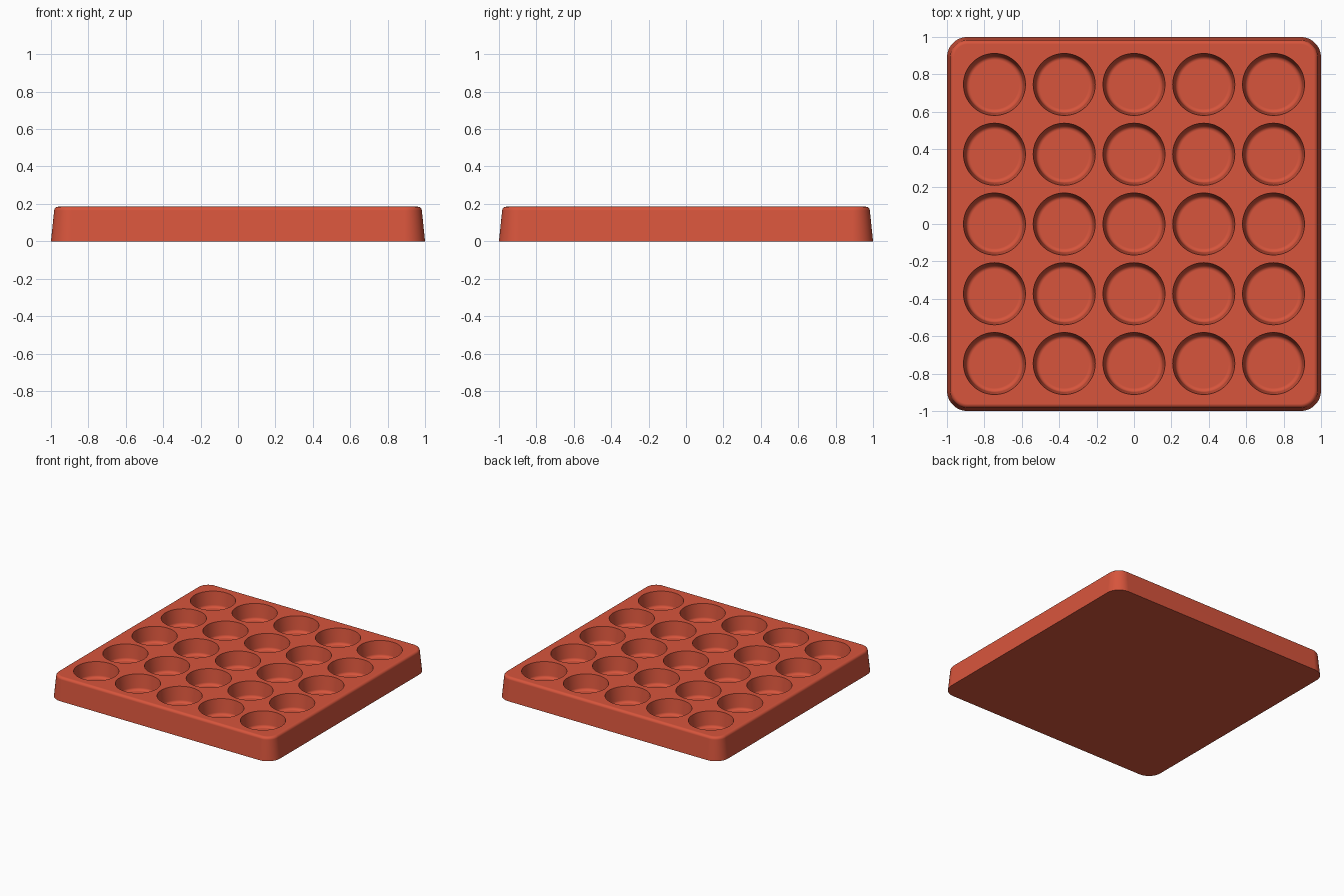
import bpy, bmesh
from math import sin, cos, pi, radians

HEIGHT, CORNER = 0.185, 0.11
POCKETS, PITCH, POCKET_R, DEPTH = 5, 0.373, 0.166, 0.125

if "Cube" in bpy.data.objects:
    bpy.data.objects.remove(bpy.data.objects["Cube"], do_unlink=True)

# Single terracotta colour
terracotta = bpy.data.materials.new("terracotta red")
terracotta.use_nodes = True
colour = (0.68, 0.09, 0.045, 1)
terracotta.diffuse_color = colour
terracotta.node_tree.nodes["Principled BSDF"].inputs["Base Color"].default_value = colour


def loft(bm, rings):
    """Skin a closed solid through rings listed from bottom to top."""
    loops = [[bm.verts.new(p) for p in ring] for ring in rings]
    n = len(loops[0])
    for low, high in zip(loops, loops[1:]):
        for i in range(n):
            j = (i + 1) % n
            bm.faces.new((low[i], low[j], high[j], high[i]))
    bm.faces.new(loops[0][::-1])
    bm.faces.new(loops[-1])


def rounded_square(half, radius, z, steps=12):
    points = []
    for q, (sx, sy) in enumerate(((1, 1), (-1, 1), (-1, -1), (1, -1))):
        for k in range(steps + 1):
            a = (q + k / steps) * pi / 2
            points.append((sx * (half - radius) + radius * cos(a),
                           sy * (half - radius) + radius * sin(a), z))
    return points


def circle(cx, cy, radius, z, steps=64):
    return [(cx + radius * cos(2 * pi * i / steps),
             cy + radius * sin(2 * pi * i / steps), z) for i in range(steps)]


def make_object(name, bm):
    mesh = bpy.data.meshes.new(name)
    bm.to_mesh(mesh)
    bm.free()
    mesh.materials.append(terracotta)
    obj = bpy.data.objects.new(name, mesh)
    bpy.context.collection.objects.link(obj)
    return obj


# Tray block: drafted walls and a rounded top edge
lip = 0.022
profile = [(1.0, 0)]
for k in range(7):
    a = radians(5 + 85 * k / 6)
    profile.append((0.983 - lip + lip * cos(a), HEIGHT - lip + lip * sin(a)))
bm = bmesh.new()
loft(bm, [rounded_square(h, CORNER - (1 - h), z) for h, z in profile])
tray = make_object("tray", bm)

# Pocket cutters: tapered cups with a filleted floor
fillet, wall = 0.022, 0.153
floor = HEIGHT - DEPTH
cup = []
for k in range(6):
    a = radians(90 - 85 * k / 5)
    cup.append((wall - fillet + fillet * cos(a), floor + fillet - fillet * sin(a)))
cup += [(POCKET_R, HEIGHT), (POCKET_R, HEIGHT + 0.05)]
bm = bmesh.new()
for row in range(POCKETS):
    for col in range(POCKETS):
        cx, cy = ((i - (POCKETS - 1) / 2) * PITCH for i in (col, row))
        loft(bm, [circle(cx, cy, r, z) for r, z in cup])
cutter = make_object("pocket_cutter", bm)
cutter.hide_render = True

# Cut the pockets
bpy.ops.object.select_all(action='DESELECT')
bpy.context.view_layer.objects.active = tray
tray.select_set(True)
cut = tray.modifiers.new("pockets", 'BOOLEAN')
cut.operation = 'DIFFERENCE'
cut.solver = 'EXACT'
cut.object = cutter
bpy.ops.object.modifier_apply(modifier=cut.name)
bpy.data.objects.remove(cutter, do_unlink=True)

# Smooth rounded surfaces, keeping rims and base crisp
bpy.ops.object.shade_smooth_by_angle(angle=radians(35))
weighted = tray.modifiers.new("flat_faces", 'WEIGHTED_NORMAL')
weighted.keep_sharp = True
